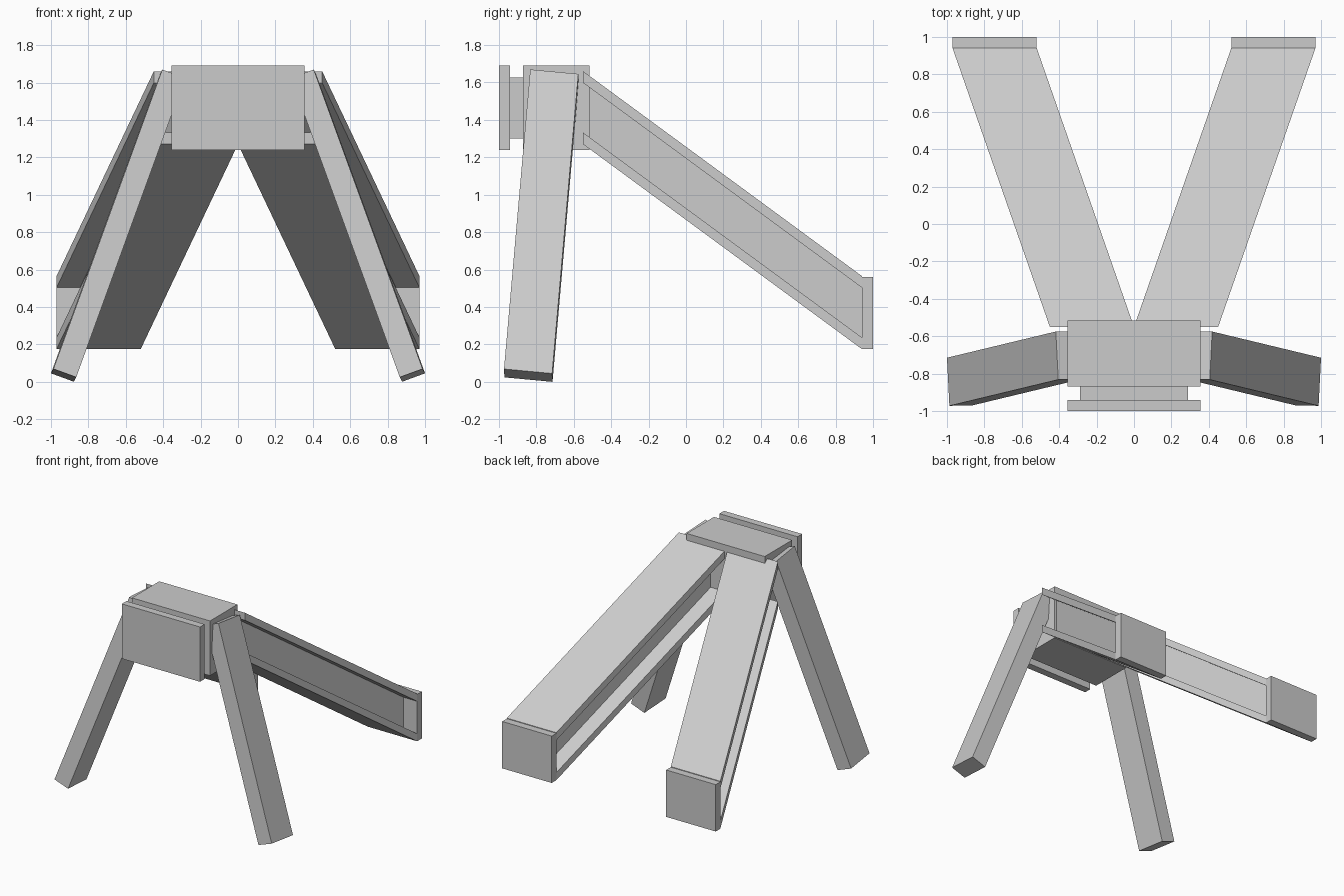
import bpy, bmesh
from mathutils import Vector

if "Cube" in bpy.data.objects:
    bpy.data.objects.remove(bpy.data.objects["Cube"])


def prism(name, profile, sweep):
    """Sweep a closed 3D profile along a vector into a solid."""
    bm = bmesh.new()
    face = bm.faces.new([bm.verts.new(p) for p in profile])
    ext = bmesh.ops.extrude_face_region(bm, geom=[face], use_keep_orig=True)
    verts = [g for g in ext["geom"] if isinstance(g, bmesh.types.BMVert)]
    bmesh.ops.translate(bm, verts=verts, vec=sweep)
    bmesh.ops.recalc_face_normals(bm, faces=bm.faces)
    me = bpy.data.meshes.new(name)
    bm.to_mesh(me)
    bm.free()
    ob = bpy.data.objects.new(name, me)
    bpy.context.collection.objects.link(ob)
    return ob


def box(name, x, y, z):
    profile = [(x[0], y[0], z[0]), (x[1], y[0], z[0]),
               (x[1], y[0], z[1]), (x[0], y[0], z[1])]
    return prism(name, profile, (0, y[1] - y[0], 0))


def mirrored(ob):
    ob.modifiers.new("mirror_x", "MIRROR").use_mirror_merge = False


# Head: front plate, recessed neck, main block
box("front_plate", (-.355, .355), (-1, -.94), (1.24, 1.69))
box("neck", (-.29, .29), (-.94, -.87), (1.30, 1.625))
box("head_block", (-.355, .355), (-.87, -.515), (1.24, 1.69))

# Sloping rear I-beams: wide flanges with a central web
x0, x1, wa, wb = 0.0, .45, .125, .325
z0, z1, z2, z3 = 1.27, 1.332, 1.598, 1.66
half = [(x0, z0), (x1, z0), (x1, z1), (wb, z1), (wb, z2), (x1, z2),
        (x1, z3), (x0, z3), (x0, z2), (wa, z2), (wa, z1), (x0, z1)]
mirrored(prism("rear_beam", [(x, -.55, z) for x, z in half], (.52, 1.49, -1.095)))

# End plates of the beams
mirrored(box("beam_end_plate", (.52, .97), (.94, 1), (.175, .56)))

# Splayed front legs
top = Vector((.418, -.575, 1.645))
along = Vector((.582, -.14, -1.6))
depth = Vector((-.013, -.257, .024))
width = along.cross(depth).normalized() * .13
mirrored(prism("front_leg", [top, top + depth, top + depth + width, top + width], along))
